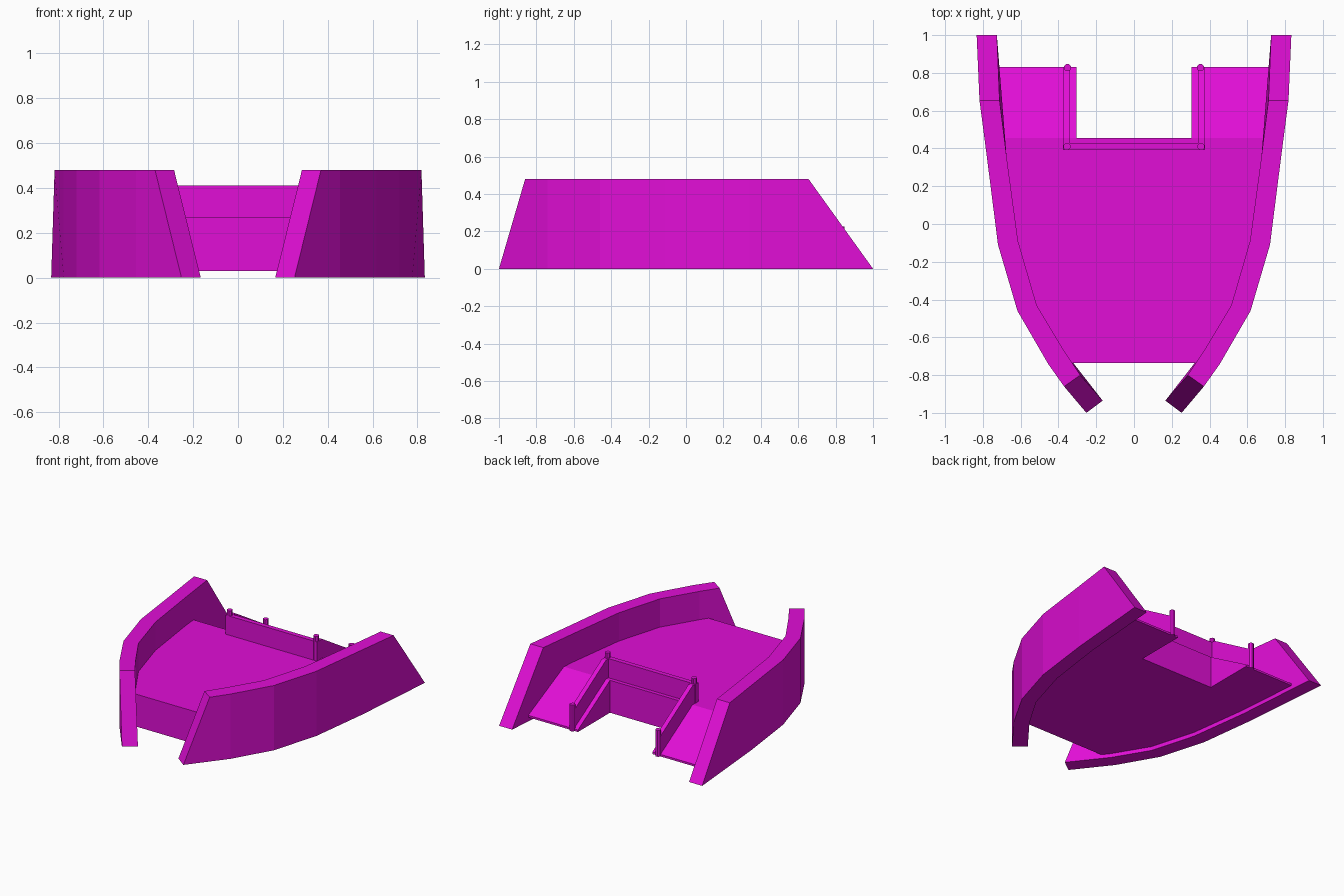
import bpy, bmesh, math

if "Cube" in bpy.data.objects:
    bpy.data.objects.remove(bpy.data.objects["Cube"])

magenta = bpy.data.materials.new("magenta")
magenta.diffuse_color = (0.75, 0.0044, 0.67, 1)
magenta.use_nodes = True
magenta.node_tree.nodes["Principled BSDF"].inputs["Base Color"].default_value = magenta.diffuse_color


def finish(name, bm):
    bmesh.ops.recalc_face_normals(bm, faces=bm.faces)
    mesh = bpy.data.meshes.new(name)
    bm.to_mesh(mesh)
    bm.free()
    mesh.materials.append(magenta)
    ob = bpy.data.objects.new(name, mesh)
    bpy.context.collection.objects.link(ob)
    return ob


def loft(name, rings):
    """Skin equal-length closed rings and cap both ends."""
    bm = bmesh.new()
    vs = [[bm.verts.new(p) for p in r] for r in rings]
    n = len(vs[0])
    for a, b in zip(vs, vs[1:]):
        for i in range(n):
            j = (i + 1) % n
            bm.faces.new((a[i], a[j], b[j], b[i]))
    bm.faces.new(vs[0])
    bm.faces.new(vs[-1])
    return finish(name, bm)


def mirrored(points, s):
    return [(s * x, y, z) for x, y, z in points]


def side_prism(name, x0, x1, profile):
    """Extrude a (y, z) profile from x0 to x1."""
    return loft(name, [[(x, y, z) for y, z in profile] for x in (x0, x1)])


def post(name, x, y, z0, z1, r=0.02):
    ring = [(x + r * math.cos(math.tau * (i + .5) / 8),
             y + r * math.sin(math.tau * (i + .5) / 8)) for i in range(8)]
    return loft(name, [[(a, b, z) for a, b in ring] for z in (z0, z1)])


H = 0.48          # wall height
LOW, DECK = 0.03, 0.27

# Curved walls: (outer x, y, inner x, y) at floor level, then at the top edge
stations = [
    ((0.833, 1.0, 0.726, 1.0), (0.818, 0.655, 0.712, 0.655)),
    ((0.777, 0.34, 0.675, 0.36),) * 2,
    ((0.720, -0.11, 0.614, -0.09),) * 2,
    ((0.617, -0.46, 0.515, -0.43),) * 2,
    ((0.455, -0.74, 0.365, -0.68),) * 2,
    ((0.252, -1.0, 0.166, -0.935), (0.370, -0.86, 0.285, -0.80)),
]
for side, s in (("left", -1), ("right", 1)):
    rings = []
    for (ox, oy, ix, iy), (tx, ty, ux, uy) in stations:
        rings.append(mirrored([(ox, oy, 0), (ix, iy, 0), (ux, uy, H), (tx, ty, H)], s))
    loft(side + "_wall", rings)

# Deck slab, its sides tucked slightly into the walls
half = [(0.70, 0.455), (0.685, 0.36), (0.624, -0.09), (0.525, -0.43),
        (0.375, -0.68), (0.335, -0.735)]
outline = half + [(-x, y) for x, y in reversed(half)]
loft("deck", [[(x, y, z) for x, y in outline] for z in (LOW, DECK)])

for side, s in (("left", -1), ("right", 1)):
    # Ramp wedge running down toward the stern
    inner = mirrored([(0.305, 0.455, LOW), (0.305, 0.83, LOW),
                      (0.305, 0.83, 0.045), (0.305, 0.455, DECK)], s)
    outer = mirrored([(0.70, 0.455, LOW), (0.725, 0.83, LOW),
                      (0.725, 0.83, 0.045), (0.70, 0.455, DECK)], s)
    loft(side + "_ramp", [inner, outer])
    # Sloping side rail along the ramp
    side_prism(side + "_side_rail", s * 0.338, s * 0.372,
               [(0.41, DECK - 0.01), (0.455, DECK - 0.01), (0.83, 0.035),
                (0.83, 0.18), (0.455, 0.41), (0.41, 0.41)])
    # Rail posts
    post(side + "_front_post", s * 0.355, 0.41, DECK - 0.01, 0.45)
    post(side + "_stern_post", s * 0.352, 0.828, LOW, 0.225)

# Rail across the deck edge
side_prism("cross_rail", -0.375, 0.375,
           [(0.392, DECK - 0.01), (0.427, DECK - 0.01), (0.427, 0.412), (0.392, 0.412)])
